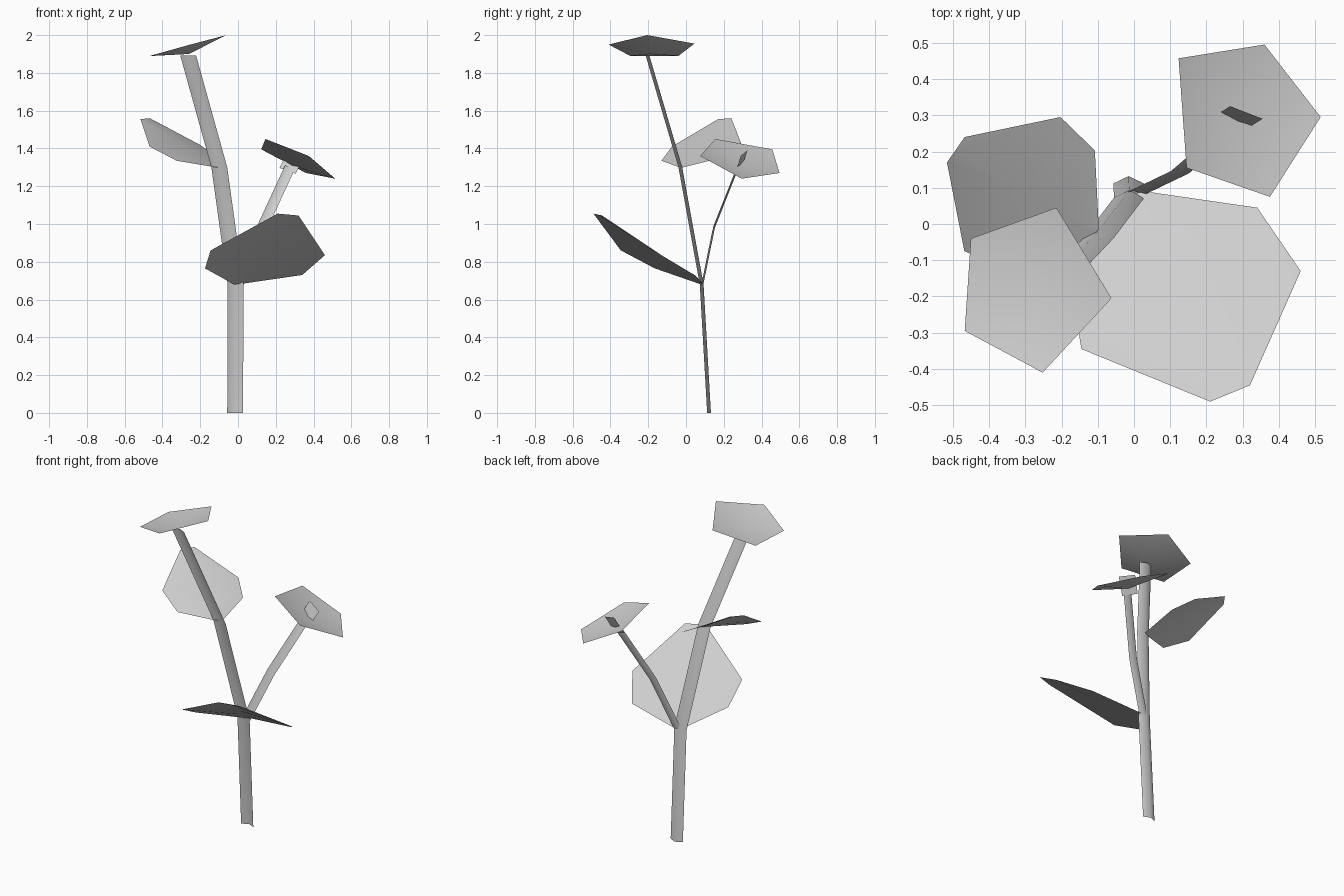
import bpy
from mathutils import Vector

cube = bpy.data.objects.get("Cube")
if cube:
    bpy.data.objects.remove(cube, do_unlink=True)

grey = bpy.data.materials.new("light_grey")
grey.use_nodes = True
grey.diffuse_color = (0.62, 0.62, 0.62, 1)
grey.node_tree.nodes["Principled BSDF"].inputs["Base Color"].default_value = (0.62, 0.62, 0.62, 1)


def make_object(name, verts, faces):
    mesh = bpy.data.meshes.new(name)
    mesh.from_pydata([tuple(v) for v in verts], [], faces)
    mesh.materials.append(grey)
    for poly in mesh.polygons:
        poly.use_smooth = True
    obj = bpy.data.objects.new(name, mesh)
    bpy.context.scene.collection.objects.link(obj)
    return obj


def ribbon(name, path, across, fold):
    """Open strip folded along its middle, with the fold towards the back."""
    across, fold = Vector(across), Vector(fold)
    verts, faces = [], []
    for point in path:
        p = Vector(point)
        verts += [p - across - fold, p + fold, p + across - fold]
    for i in range(len(path) - 1):
        for side in (0, 1):
            a = 3 * i + side
            faces.append((a, a + 1, a + 4, a + 3))
    return make_object(name, verts, faces)


def leaf(name, outline):
    """Blade whose two halves slope down from a straight raised midrib."""
    pts = [Vector(p) for p in outline]
    base, tip = (pts[0] + pts[7]) / 2, (pts[3] + pts[4]) / 2
    verts, faces = [], []
    for i, along in enumerate((0, 0.25, 0.55, 1)):
        verts += [pts[i], base.lerp(tip, along), pts[7 - i]]
    for i in range(3):
        for side in (0, 1):
            a = 3 * i + side
            faces.append((a, a + 3, a + 4, a + 1))
    return make_object(name, verts, faces)


def flower(name, centre, rim):
    """Shallow cup of five petals around a low centre."""
    n = len(rim)
    return make_object(name, [centre] + rim,
                       [(0, i + 1, (i + 1) % n + 1) for i in range(n)])


# Main stem and side branch
ribbon("main_stem",
       [(-0.015, 0.122, 0), (-0.013, 0.083, 0.68), (-0.099, -0.03, 1.3), (-0.264, -0.204, 1.893)],
       (0.042, 0, 0), (0, 0.01, 0))
ribbon("side_branch",
       [(0, 0.087, 0.68), (0.127, 0.148, 0.98), (0.275, 0.275, 1.3)],
       (0.025, -0.003, -0.012), (0, 0.005, 0))

# Leaves, listed around the outline from the base
leaf("lower_leaf", [
    (0.03, 0.09, 0.685), (0.34, 0.045, 0.73), (0.46, -0.13, 0.835), (0.32, -0.445, 1.045),
    (0.21, -0.49, 1.055), (-0.145, -0.345, 0.86), (-0.175, -0.165, 0.765), (-0.02, 0.08, 0.68)])
leaf("upper_leaf", [
    (-0.097, -0.015, 1.3), (-0.108, 0.203, 1.355), (-0.203, 0.295, 1.42), (-0.467, 0.24, 1.56),
    (-0.516, 0.17, 1.555), (-0.468, -0.075, 1.41), (-0.325, -0.13, 1.335), (-0.118, -0.035, 1.3)])

# Flowers
flower("top_flower", (-0.26, -0.19, 1.9), [
    (-0.45, -0.04, 1.89), (-0.467, -0.295, 1.89), (-0.252, -0.41, 1.95),
    (-0.062, -0.205, 2.0), (-0.214, 0.045, 1.955)])
flower("side_flower", (0.285, 0.285, 1.31), [
    (0.145, 0.155, 1.45), (0.375, 0.075, 1.36), (0.515, 0.295, 1.24),
    (0.36, 0.495, 1.27), (0.123, 0.457, 1.395)])

# Small plate through the heart of the side flower, in line with its branch
make_object("flower_heart", [
    (0.22, 0.295, 1.297), (0.265, 0.325, 1.39), (0.355, 0.29, 1.36), (0.305, 0.26, 1.267)],
    [(0, 1, 2, 3)])
